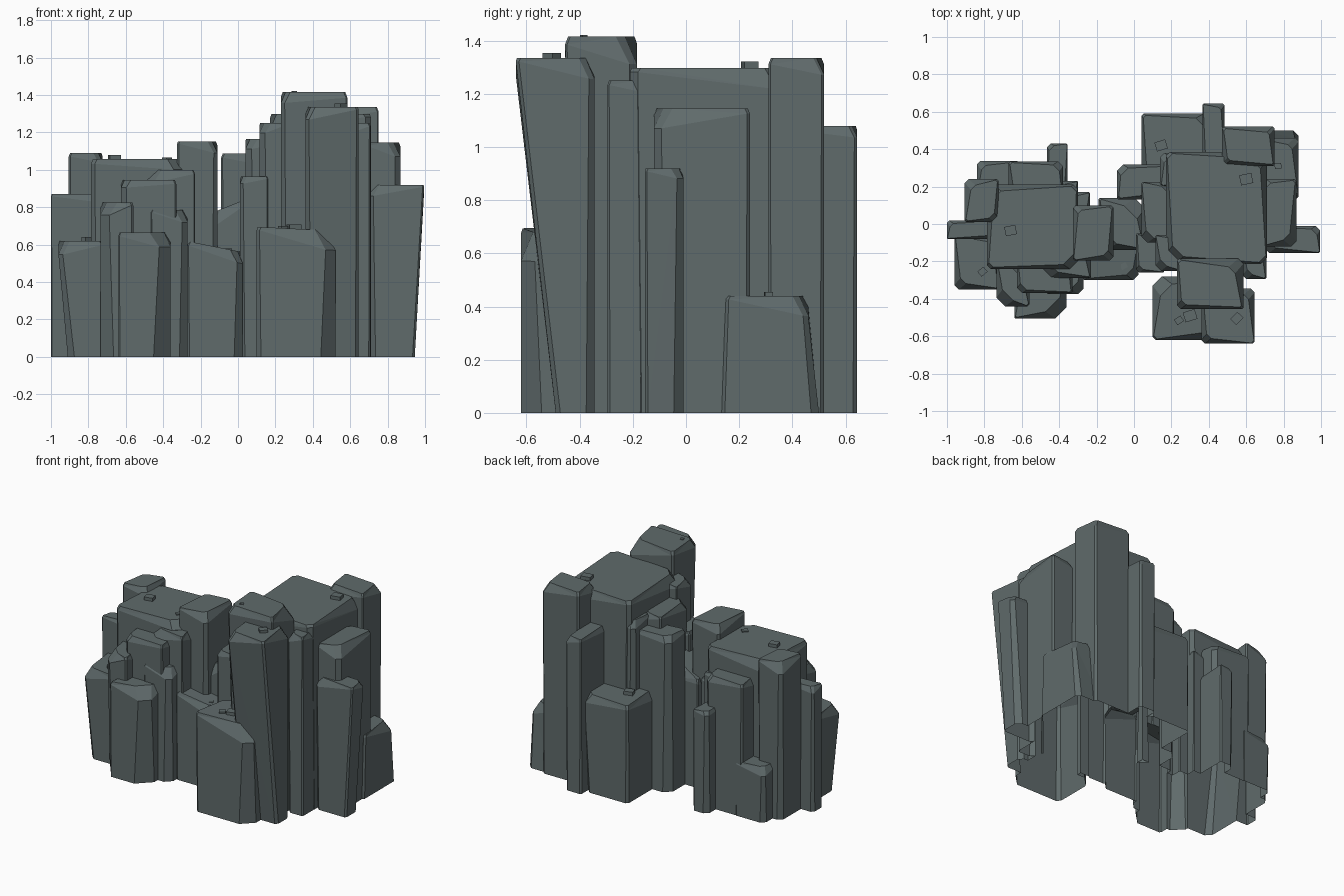
import bpy, bmesh, math, random

if "Cube" in bpy.data.objects:
    bpy.data.objects.remove(bpy.data.objects["Cube"])

random.seed(11)
stone = bpy.data.materials.new("slate grey")
stone.diffuse_color = (0.115, 0.145, 0.147, 1)
stone.use_nodes = True
stone.node_tree.nodes["Principled BSDF"].inputs["Base Color"].default_value = stone.diffuse_color
columns = bpy.data.collections.new("columns")
bpy.context.scene.collection.children.link(columns)


def finish(bm, name, coll):
    me = bpy.data.meshes.new(name)
    bm.to_mesh(me)
    bm.free()
    me.materials.append(stone)
    ob = bpy.data.objects.new(name, me)
    coll.objects.link(ob)
    return ob


def column(name, x0, x1, y0, y1, h, cut=0.2, tilt=(0, 0), foot=(0, 0, 0, 0)):
    """Rock pillar: some corners sharp and some chipped, irregular bevelled top.
    tilt = top slope in x and y, foot = shift of x0, x1, y0, y1 at the ground."""
    s = min(x1 - x0, y1 - y0)
    cx, cy = (x0 + x1) / 2, (y0 + y1) / 2
    # about half of the corners are chipped
    big = [1, 0, 1, 0] if random.random() < 0.5 else [0, 1, 0, 1]
    cuts = [s * (cut * random.uniform(0.7, 1.4) if b else random.uniform(0.03, 0.07)) for b in big]
    chips = [random.uniform(0.5, 1.0) if b else random.uniform(0.08, 0.25) for b in big]
    corner = [0, 1, 1, 2, 2, 3, 3, 0]

    def ring(a, b, c, e, k, inset=0.0):
        p, q, r, t = [v * k for v in cuts]
        i = [inset * v for v in chips]
        return [(a + p + i[0], c + i[0]), (b - q - i[1], c + i[1]),
                (b - i[1], c + q + i[1]), (b - i[2], e - r - i[2]),
                (b - r - i[2], e - i[2]), (a + t + i[3], e - i[3]),
                (a + i[3], e - t - i[3]), (a + i[0], c + p + i[0])]

    def zt(x, y):
        return h + tilt[0] * (x - cx) + tilt[1] * (y - cy)

    base = ring(x0 + foot[0], x1 + foot[1], y0 + foot[2], y1 + foot[3], 1.2)
    mid = ring(x0, x1, y0, y1, 0.8)
    top = ring(x0, x1, y0, y1, 1.0, min(0.045, s * 0.2))
    depth = -random.uniform(0.02, 0.08)     # buried, trimmed at the ground later
    bm = bmesh.new()
    rings = [[bm.verts.new((x, y, depth)) for x, y in base],
             [bm.verts.new((x, y, 0)) for x, y in base],
             [bm.verts.new((x, y, zt(x, y) - 0.005 - min(0.1, s * 0.4) * chips[corner[k]]))
              for k, (x, y) in enumerate(mid)],
             [bm.verts.new((x, y, zt(x, y))) for x, y in top]]
    for a, b in zip(rings, rings[1:]):
        for k in range(8):
            bm.faces.new((a[k], a[(k + 1) % 8], b[(k + 1) % 8], b[k]))
    bm.faces.new(rings[-1])
    bm.faces.new(rings[0][::-1])
    bmesh.ops.triangulate(bm, faces=[f for f in bm.faces if len(f.verts) == 4])
    finish(bm, name, columns)


def pebble(x, y, z, s, ang):
    bm = bmesh.new()
    bmesh.ops.create_cube(bm, size=1)
    bmesh.ops.scale(bm, vec=(s * 1.2, s, s * 0.6), verts=bm.verts)
    ob = finish(bm, "loose_chip", bpy.context.scene.collection)
    ob.location = (x, y, z)
    ob.rotation_euler = (0, 0, ang)


# Right cluster: tall core and peaks
column("right_core", 0.17, 0.71, -0.21, 0.385, 1.298, 0.1)
column("peak", 0.23, 0.585, -0.455, -0.185, 1.415, 0.1, foot=(0, 0, 0.05, 0))
column("front_tower", 0.36, 0.645, -0.64, -0.345, 1.335, 0.12, foot=(0, 0, 0.15, 0))
column("front_step", 0.10, 0.52, -0.62, -0.28, 0.685, 0.18, tilt=(-0.05, 0))
column("back_tower", 0.47, 0.752, 0.31, 0.52, 1.335, 0.08)
column("back_spur", 0.365, 0.485, 0.35, 0.643, 1.08, 0.1)
column("back_step", 0.04, 0.45, 0.2, 0.59, 0.68, 0.2)
column("back_filler", 0.14, 0.40, 0.2, 0.38, 1.16, 0.2)
column("right_wall", 0.68, 0.868, -0.12, 0.24, 1.145, 0.2)
column("right_back_step", 0.66, 0.88, 0.15, 0.46, 0.44, 0.12, foot=(0, 0, -0.02, 0.04))
column("right_fin", 0.70, 0.995, -0.155, -0.01, 0.92, 0.2, foot=(0, -0.05, 0, 0))
column("right_front_rib", 0.58, 0.708, -0.295, -0.12, 1.25, 0.25)

# Right cluster: inner side steps
column("inner_rib_tall", 0.115, 0.25, -0.25, -0.06, 1.25, 0.2)
column("inner_rib_mid", 0.04, 0.23, -0.1, 0.225, 1.165, 0.25)
column("inner_rib_front", 0.01, 0.16, -0.26, -0.05, 0.965, 0.2)
column("inner_back_rib", -0.09, 0.2, 0.13, 0.318, 1.088, 0.3)

# Saddle between the clusters
column("saddle_mid", -0.19, 0.06, -0.14, 0.14, 0.80, 0.2, tilt=(0.4, 0))
column("saddle_front", -0.275, 0.025, -0.30, -0.1, 0.59, 0.2, tilt=(-0.2, 0))
column("saddle_back", -0.34, -0.235, 0.0, 0.17, 0.80, 0.25)

# Left cluster: core and towers
column("left_core", -0.785, -0.30, -0.24, 0.21, 1.058, 0.12)
column("left_inner_tower", -0.325, -0.11, -0.195, 0.1, 1.152, 0.1)
column("left_back_tower", -0.905, -0.725, 0.01, 0.24, 1.09, 0.15)
column("left_fin", -1.0, -0.74, -0.08, 0.02, 0.87, 0.2)
column("left_step", -0.96, -0.72, -0.35, -0.06, 0.62, 0.15, foot=(0.05, 0, 0, 0))

# Left cluster: back steps
column("left_back_low", -0.84, -0.62, 0.15, 0.338, 0.38, 0.1)
column("left_back_wall", -0.67, -0.38, 0.15, 0.335, 0.92, 0.25)
column("left_back_spur", -0.465, -0.355, 0.15, 0.43, 0.71, 0.2)
column("left_back_rib", -0.42, -0.3, 0.05, 0.23, 0.88, 0.25)

# Left cluster: front steps
column("left_front_toe", -0.64, -0.36, -0.505, -0.28, 0.665, 0.25)
column("left_front_right", -0.47, -0.27, -0.375, -0.2, 0.785, 0.15)
column("left_front_left", -0.735, -0.56, -0.44, -0.2, 0.825, 0.25)
column("left_front_wall", -0.625, -0.33, -0.37, -0.2, 0.945, 0.2)
column("left_front_rib", -0.5, -0.23, -0.29, -0.1, 1.0, 0.25)

# Fuse the pillars into one hollow shell, open at the ground
parts = list(columns.objects)
rock = parts[0]
columns.objects.unlink(rock)
bpy.context.scene.collection.objects.link(rock)
fuse = rock.modifiers.new("fuse", 'BOOLEAN')
fuse.operation = 'UNION'
fuse.operand_type = 'COLLECTION'
fuse.collection = columns
fuse.solver = 'EXACT'
deps = bpy.context.evaluated_depsgraph_get()
bm = bmesh.new()
bm.from_object(rock, deps)
bmesh.ops.bisect_plane(bm, geom=bm.verts[:] + bm.edges[:] + bm.faces[:],
                       plane_co=(0, 0, 0), plane_no=(0, 0, 1), clear_inner=True)
bmesh.ops.delete(bm, geom=[f for f in bm.faces if f.calc_center_median().z < 1e-4], context='FACES')
for part in parts:
    bpy.data.objects.remove(part)
bpy.data.collections.remove(columns)
finish(bm, "rock_columns", bpy.context.scene.collection)

# Loose chips on the ledges
for x, y, z, s, a in [(-0.66, -0.035, 1.065, 0.05, 0.2), (-0.38, -0.11, 1.055, 0.035, 0.8),
                      (-0.81, -0.255, 0.63, 0.035, 0.7), (-0.055, -0.225, 0.57, 0.03, 0.5),
                      (0.6, 0.24, 1.305, 0.055, 0.2), (0.145, 0.42, 0.69, 0.05, 0.3),
                      (0.77, 0.31, 0.445, 0.03, 0.1), (0.3, -0.385, 1.415, 0.02, 0.4),
                      (0.55, -0.505, 1.34, 0.045, 0.8), (0.3, -0.49, 0.69, 0.055, 0.3),
                      (0.24, -0.515, 0.69, 0.035, 0.6)]:
    pebble(x, y, z, s, a)
